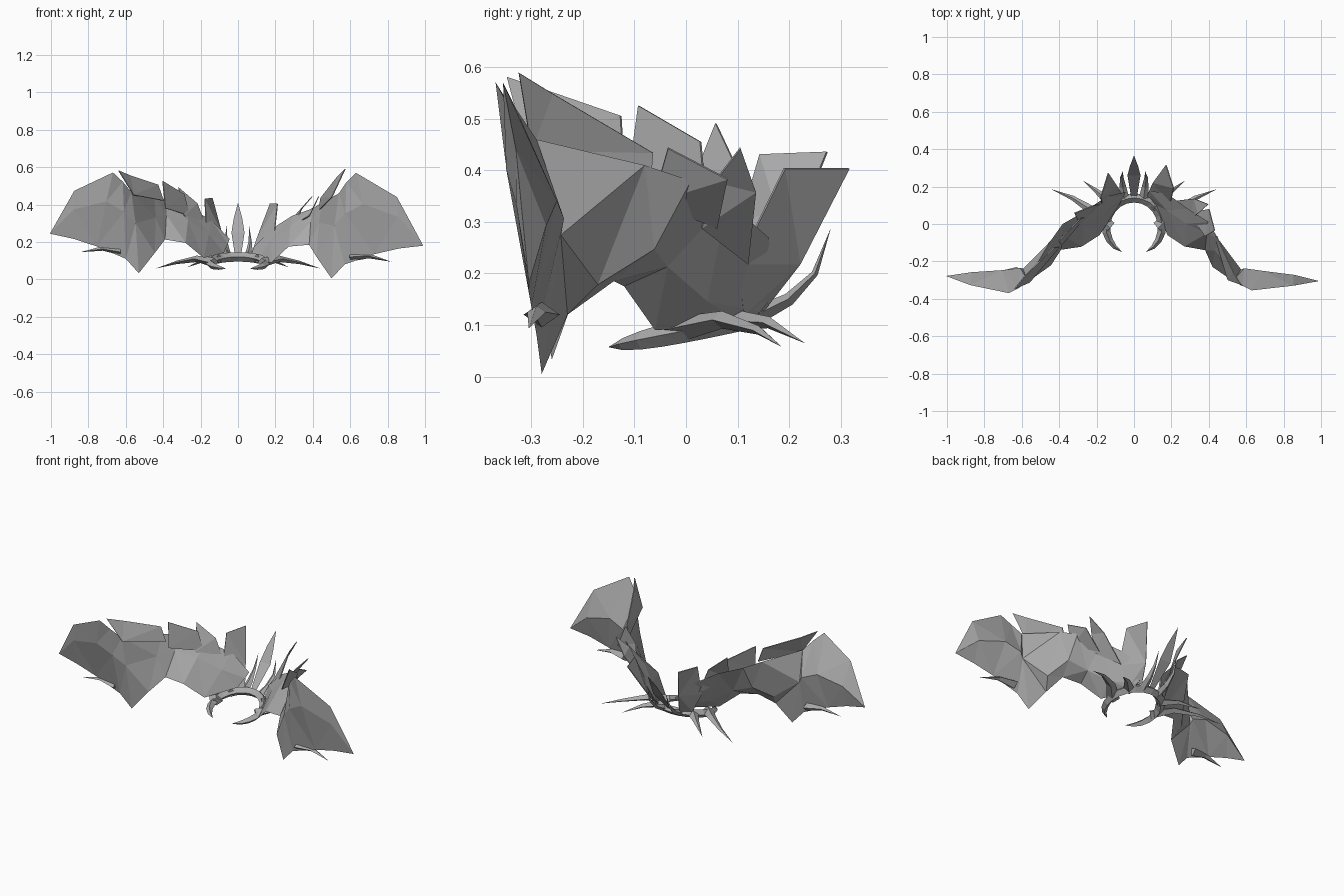
import bpy, bmesh, math
from mathutils import Vector, Matrix

cube = bpy.data.objects.get("Cube")
if cube:
    bpy.data.objects.remove(cube, do_unlink=True)

grey = bpy.data.materials.new("stone_grey")
grey.use_nodes = True
colour = (0.4, 0.4, 0.4, 1)
grey.diffuse_color = colour
grey.node_tree.nodes["Principled BSDF"].inputs["Base Color"].default_value = colour

# The two sides differ a little: the right wing is leaned forward, swung and lifted
LEFT = Matrix.Identity(4)
MIRROR = Matrix.Scale(-1, 4, (1, 0, 0))
RIGHT = MIRROR @ Matrix(((.96, -.18, 0, 0), (.04, 1, -.07, 0), (.1, .15, .95, .02), (0, 0, 0, 1)))


def finish(name, bm, matrix=LEFT):
    bm.transform(matrix)
    bmesh.ops.remove_doubles(bm, verts=bm.verts, dist=0.0005)
    bmesh.ops.triangulate(bm, faces=[f for f in bm.faces if len(f.verts) > 3])
    bmesh.ops.recalc_face_normals(bm, faces=bm.faces)
    mesh = bpy.data.meshes.new(name)
    bm.to_mesh(mesh)
    bm.free()
    mesh.materials.append(grey)
    obj = bpy.data.objects.new(name, mesh)
    bpy.context.collection.objects.link(obj)


def loft(name, rings, matrix=LEFT):
    """Skin closed cross-sections one after another and cap the ends."""
    bm = bmesh.new()
    rows = [[bm.verts.new(p) for p in ring] for ring in rings]
    n = len(rows[0])
    for a, b in zip(rows, rows[1:]):
        for i in range(n):
            j = (i + 1) % n
            bm.faces.new((a[i], a[j], b[j], b[i]))
    bm.faces.new(rows[0])
    bm.faces.new(rows[-1])
    finish(name, bm, matrix)


def spike(name, path, width, matrix):
    """Diamond-section thorn that narrows to a point."""
    pts = [Vector(p) for p in path]
    rings = []
    for i, p in enumerate(pts):
        t = (pts[min(i + 1, len(pts) - 1)] - pts[max(i - 1, 0)]).normalized()
        side = t.cross(Vector((0, 0, 1))).normalized()
        up = side.cross(t)
        w = width * (1 - i / (len(pts) - 1)) + 0.0004
        rings.append([p + side * w, p + up * w * .7, p - side * w, p - up * w * .7])
    loft(name, rings, matrix)


def blade(name, outline, thick=0.005):
    """Flat feather plate, given by its corners."""
    bm = bmesh.new()
    bm.faces.new([bm.verts.new(p) for p in outline])
    bm.normal_update()
    if thick:
        bmesh.ops.solidify(bm, geom=bm.faces[:], thickness=thick)
    finish(name, bm)


# Wing stations from collar to tip: lower edge, upper edge, back bulge and its height
STATIONS = [
    ((.10, .11, .10), (.08, .18, .17), .01, .4),
    ((.18, -.06, .09), (.18, .16, .27), .03, .4),
    ((.27, -.12, .175), (.29, .08, .34), .03, .35),
    ((.38, -.14, .185), (.40, .01, .38), .03, .4),
    ((.42, -.23, .12), (.45, -.08, .41), .04, .25),
    ((.50, -.28, .005), (.54, -.29, .46), .065, .6),
    ((.57, -.29, .08), (.58, -.33, .52), .075, .5),
    ((.73, -.30, .135), (.63, -.355, .57), .075, .45),
    ((.86, -.305, .165), (.85, -.33, .44), .045, .45),
    ((.99, -.305, .18), (.99, -.305, .181), 0, .5),
]


def wing(name, matrix):
    lows = [Vector(s[0]) for s in STATIONS]
    tops = [Vector(s[1]) for s in STATIONS]
    rings = []
    for i, (low, top) in enumerate(zip(lows, tops)):
        bulge, height = STATIONS[i][2:]
        a, b = max(i - 1, 0), min(i + 1, len(lows) - 1)
        along = (lows[b] + tops[b]) - (lows[a] + tops[a])
        back = (top - low).cross(along).normalized()
        if back.y < 0:
            back.negate()
        rings.append([low, low.lerp(top, .62) - back * bulge * .2,
                      top, low.lerp(top, height) + back * bulge])
    loft(name, rings, matrix)


# Feather plates along the upper edge of each wing
BLADES = {
    "left_outer": [(.50, -.30, .44), (.57, -.325, .59), (.53, -.26, .55), (.44, -.065, .435), (.43, -.07, .37)],
    "left_middle": [(.38, -.065, .34), (.43, -.035, .445), (.40, .08, .385), (.29, .06, .29)],
    "left_inner": [(.30, .03, .29), (.34, .055, .38), (.395, .105, .445), (.32, .135, .36), (.19, .12, .22)],
    "left_tall": [(.19, .10, .22), (.21, .19, .405), (.17, .315, .405), (.10, .22, .22),
                  (.07, .15, .13), (.12, .11, .12)],
    "right_outer": [(-.56, -.31, .45), (-.64, -.345, .58), (-.58, -.27, .555), (-.43, -.125, .505),
                    (-.40, -.12, .42)],
    "right_middle": [(-.39, -.11, .38), (-.405, -.09, .525), (-.29, .03, .455), (-.26, .04, .34)],
    "right_inner": [(-.29, .0, .34), (-.32, .06, .49), (-.22, .10, .405), (-.16, .11, .25)],
    "right_tall": [(-.17, .09, .24), (-.18, .145, .43), (-.14, .275, .435), (-.09, .20, .25),
                   (-.06, .15, .13), (-.12, .11, .13)],
}
for label, outline in BLADES.items():
    blade(label + "_blade", outline)

# Thorns around the collar, and a prong under each wing
THORNS = {
    "long": ([(.13, -.02, .09), (.22, .07, .11), (.33, .14, .09), (.44, .185, .058)], .036),
    "short": ([(.10, .08, .11), (.18, .16, .105), (.27, .23, .065)], .032),
    "curled": ([(.05, .13, .115), (.06, .2, .15), (.065, .25, .2), (.06, .28, .285)], .026),
}
PRONG = [(.60, -.28, .12), (.70, -.29, .125), (.82, -.305, .094)]

for side, lean, plain in (("left", LEFT, LEFT), ("right", RIGHT, MIRROR)):
    wing(side + "_wing", lean)
    spike(side + "_wing_prong", PRONG, .035, lean)
    for label, (path, width) in THORNS.items():
        spike(f"{side}_{label}_thorn", path, width, plain)

# Open collar, tilted down to the front and tapered at its ends
rings = []
STEPS = 18
for k in range(STEPS + 1):
    f = 2 * k / STEPS - 1
    ang = math.pi / 2 + f * math.radians(154)
    out = Vector((math.cos(ang), math.sin(ang), 0))
    w = .024 * (1 - abs(f) ** 5) + .001
    mid = Vector((out.x * .15, out.y * .152 - .012, .087 + .033 * out.y))
    up = Vector((0, 0, w))
    rings.append([mid + out * w, mid + up, mid - out * w, mid - up])
loft("collar", rings)

# Upright centre feather at the back, a single sheet
blade("centre_blade", [(-.015, .14, .12), (-.035, .26, .25), (-.022, .31, .33), (0, .366, .41),
                       (.022, .31, .33), (.035, .26, .25), (.015, .14, .12)], 0)
